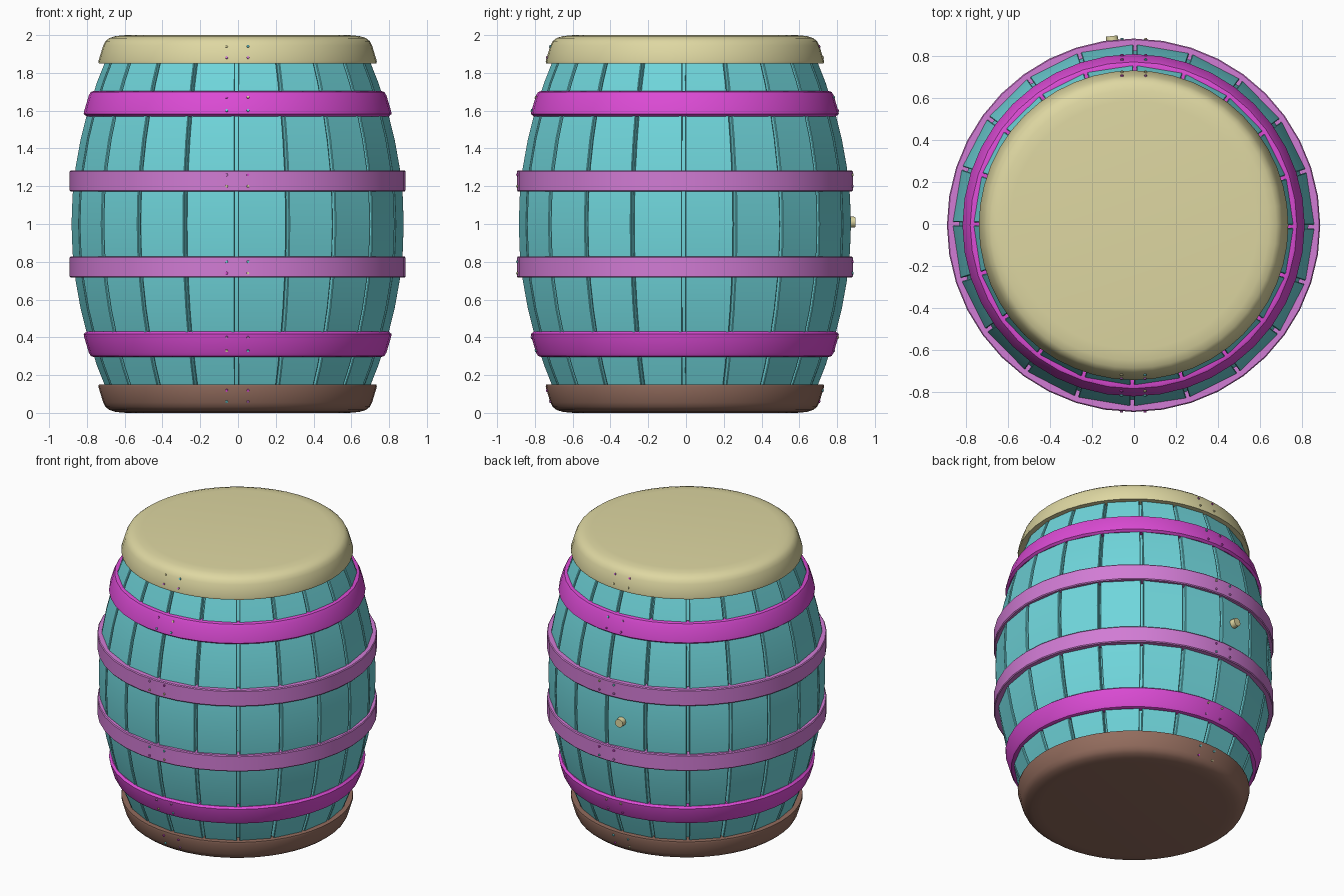
import bpy, bmesh, math
from mathutils import Vector, Matrix

cube = bpy.data.objects.get("Cube")
if cube:
    bpy.data.objects.remove(cube, do_unlink=True)

CENTER = Vector((-0.002, -0.006, 0))
STAVES = 20


def material(name, rgb):
    m = bpy.data.materials.new(name)
    m.use_nodes = True
    m.diffuse_color = (*rgb, 1)
    m.node_tree.nodes["Principled BSDF"].inputs["Base Color"].default_value = (*rgb, 1)
    return m


TEAL = material("teal", (0.16, 0.67, 0.71))
MAGENTA = material("magenta", (0.71, 0.07, 0.66))
ORCHID = material("orchid", (0.64, 0.20, 0.66))
CREAM = material("cream", (0.73, 0.68, 0.36))
BROWN = material("brown", (0.29, 0.15, 0.11))


def finish(name, bm, mat, angle=35):
    bmesh.ops.recalc_face_normals(bm, faces=bm.faces)
    mesh = bpy.data.meshes.new(name)
    bm.to_mesh(mesh)
    bm.free()
    mesh.materials.append(mat)
    ob = bpy.data.objects.new(name, mesh)
    ob.location = CENTER
    bpy.context.collection.objects.link(ob)
    bpy.ops.object.select_all(action="DESELECT")
    ob.select_set(True)
    bpy.context.view_layer.objects.active = ob
    bpy.ops.object.shade_smooth_by_angle(angle=math.radians(angle))
    return ob


def lathe(name, profile, mat, sides=40, closed=True):
    """Turn a profile of (radius, height) points around z."""
    bm = bmesh.new()
    rings = []
    for r, z in profile:
        rings.append([bm.verts.new((r * math.cos(a), r * math.sin(a), z))
                      for a in (math.tau * i / sides for i in range(sides))])
    pairs = list(zip(rings, rings[1:]))
    if closed:
        pairs.append((rings[-1], rings[0]))
    else:
        bm.faces.new(rings[0])
        bm.faces.new(rings[-1])
    for low, high in pairs:
        for i in range(sides):
            j = (i + 1) % sides
            bm.faces.new((low[i], low[j], high[j], high[i]))
    return finish(name, bm, mat)


def bulge(z):
    return 0.88 - 0.24 * (z - 1) ** 2


# Bulging staves with narrow gaps between them
heights = [0.1 + 1.8 * i / 12 for i in range(13)]
for k in range(STAVES):
    mid = math.tau * (k + 0.5) / STAVES - 0.008
    bm = bmesh.new()
    rows = []
    for z in heights:
        r = bulge(z)
        row = []
        for radius, side in ((r, -1), (r, 1), (r - 0.06, 1), (r - 0.06, -1)):
            a = mid + side * (math.pi / STAVES - 0.008 / r)
            row.append(bm.verts.new((radius * math.cos(a), radius * math.sin(a), z)))
        rows.append(row)
    for low, high in zip(rows, rows[1:]):
        for i in range(4):
            j = (i + 1) % 4
            bm.faces.new((low[i], low[j], high[j], high[i]))
    bm.faces.new(rows[0])
    bm.faces.new(rows[-1])
    stave = finish(f"stave_{k + 1}", bm, TEAL)
    bevel = stave.modifiers.new("soft_edges", "BEVEL")
    bevel.width = 0.004
    bevel.segments = 1
    bevel.limit_method = "ANGLE"
    bevel.angle_limit = math.radians(40)

# Inner wall closing the gaps
lathe("inner_wall", [(bulge(z) - 0.045, z) for z in heights], TEAL, closed=False)

# Rounded end caps and hoops, mirrored about mid height
cap = [(0.69, 1.85), (0.735, 1.85), (0.737, 1.862), (0.712, 1.945),
       (0.70, 1.968), (0.68, 1.984), (0.645, 1.995), (0.59, 2.0)]
wide = [(0.76, 1.57), (0.80, 1.57), (0.815, 1.582), (0.812, 1.60), (0.788, 1.68),
        (0.778, 1.698), (0.765, 1.703), (0.73, 1.70)]
narrow = [(0.83, 1.172), (0.884, 1.172), (0.889, 1.178), (0.889, 1.278),
          (0.884, 1.284), (0.83, 1.284)]


def flip(profile):
    return [(r, 2 - z) for r, z in profile]


lathe("top_cap", cap, CREAM, 48, closed=False)
lathe("bottom_cap", flip(cap), BROWN, 48, closed=False)
for label, change in (("upper", list), ("lower", flip)):
    lathe(f"{label}_wide_hoop", change(wide), MAGENTA)
    lathe(f"{label}_narrow_hoop", change(narrow), ORCHID)


def peg(name, direction, tilt, radius, inner, outer, z, mat, sides):
    """Short round peg pointing outward from the barrel axis."""
    bm = bmesh.new()
    bmesh.ops.create_cone(bm, cap_ends=True, segments=sides, radius1=radius,
                          radius2=radius * 0.85, depth=outer - inner)
    out = Vector((math.cos(direction) * math.cos(tilt),
                  math.sin(direction) * math.cos(tilt), math.sin(tilt)))
    spot = Vector((math.cos(direction), math.sin(direction), 0)) * (inner + outer) / 2
    turn = out.to_track_quat("Z", "Y").to_matrix().to_4x4()
    bm.transform(Matrix.Translation(spot + Vector((0, 0, z))) @ turn)
    return finish(name, bm, mat)


# Bung in the back
peg("bung", math.radians(96.6), 0, 0.033, 0.84, 0.907, 1.01, CREAM, 12)

# Rivet pairs at the hoop and cap joints, front and back
rivets = [(1.94, 0.714, 0.29), (1.88, 0.732, 0.29), (1.67, 0.791, 0.29),
          (1.60, 0.812, 0.29), (1.26, 0.889, 0), (1.20, 0.889, 0)]
paints = [MAGENTA, ORCHID, TEAL, CREAM]
count = 0
for side, facing in (("front", -math.pi / 2), ("back", math.pi / 2)):
    for label, change in (("upper", 1), ("lower", -1)):
        for z, r, tilt in rivets:
            for x in (-0.058, 0.055):
                count += 1
                peg(f"{side}_{label}_rivet_{count}", facing + x / r, tilt * change, 0.008,
                    r - 0.012, r + 0.005, 1 + change * (z - 1),
                    paints[(count * 3 + count // 4) % 4], 8)
